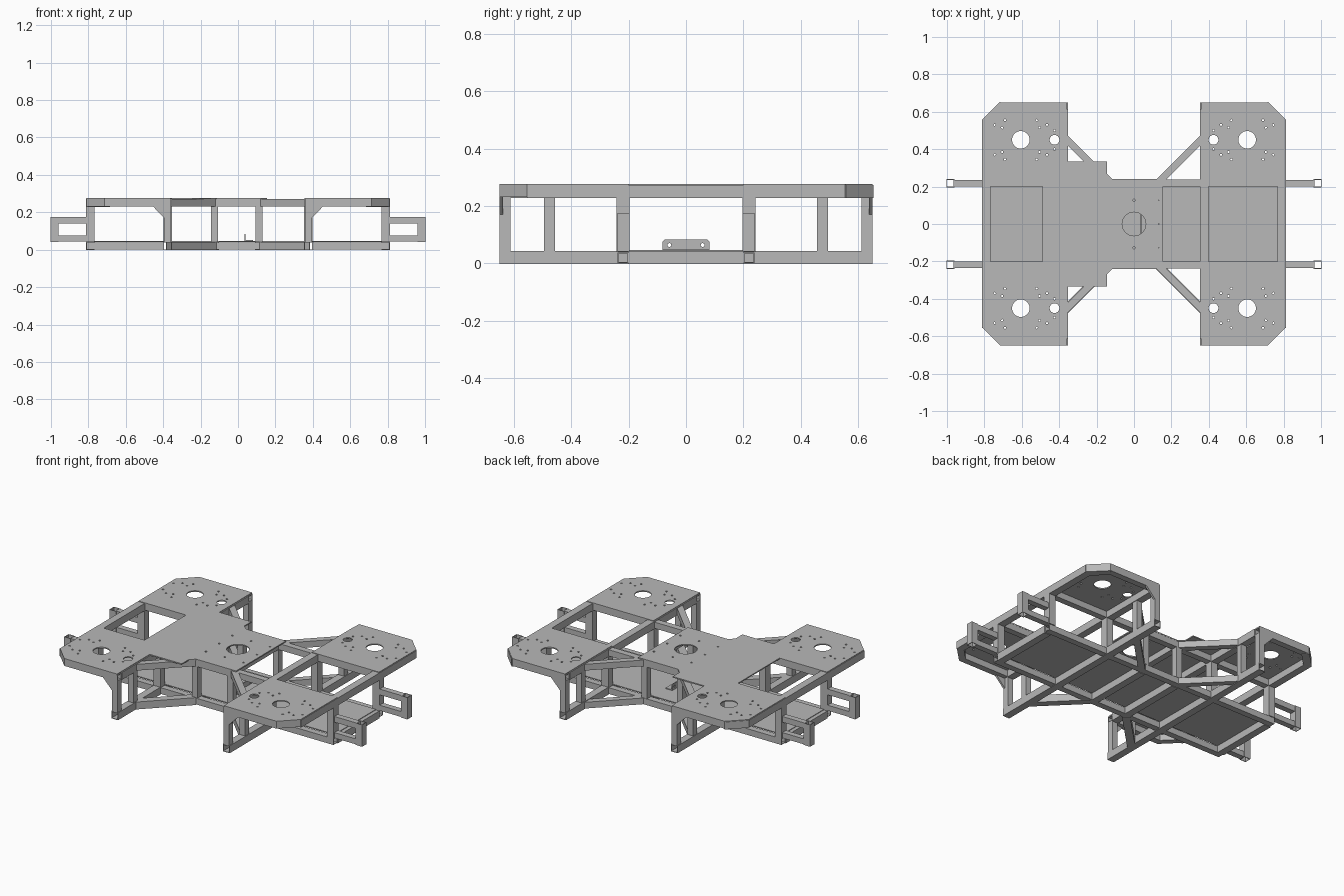
import bpy, bmesh
from math import pi
from mathutils import Matrix, Vector

if "Cube" in bpy.data.objects:
    bpy.data.objects.remove(bpy.data.objects["Cube"])

steel = bpy.data.materials.new("grey steel")
steel.use_nodes = True
steel.diffuse_color = (0.48, 0.48, 0.48, 1)
steel.node_tree.nodes["Principled BSDF"].inputs["Base Color"].default_value = steel.diffuse_color

W = 0.038            # tube width
LOW, HIGH = 0.02, 0.251   # tube centre heights
TOP, BASE = 0.27, 0.04    # plate seats
SIGNS = (-1, 1)
CORNERS = [(a, b) for a in SIGNS for b in SIGNS]


def finish(bm, name):
    bmesh.ops.recalc_face_normals(bm, faces=bm.faces)
    mesh = bpy.data.meshes.new(name)
    bm.to_mesh(mesh)
    bm.free()
    mesh.materials.append(steel)
    obj = bpy.data.objects.new(name, mesh)
    bpy.context.scene.collection.objects.link(obj)
    return obj


def tube(name, start, end, w=W, h=W):
    """Hollow square tube, open at both ends."""
    a, b = Vector(start), Vector(end)
    d = (b - a).normalized()
    side = Vector((1, 0, 0)) if abs(d.z) > 0.9 else d.cross(Vector((0, 0, 1)))
    up = side.cross(d)
    bm = bmesh.new()
    bmesh.ops.create_cube(bm, size=1)
    ends = [f for f in bm.faces if abs(f.normal.z) > 0.9]
    bmesh.ops.delete(bm, geom=ends, context='FACES_ONLY')
    basis = Matrix((side * w, up * h, d * (b - a).length)).transposed().to_4x4()
    bm.transform(Matrix.Translation((a + b) / 2) @ basis)
    obj = finish(bm, name)
    wall = obj.modifiers.new("wall", 'SOLIDIFY')
    wall.thickness = 0.005
    wall.offset = -1
    return obj


def slab(name, points, move):
    """Flat polygon extruded along a vector."""
    bm = bmesh.new()
    face = bm.faces.new([bm.verts.new(p) for p in points])
    new = bmesh.ops.extrude_face_region(bm, geom=[face])["geom"]
    verts = [g for g in new if isinstance(g, bmesh.types.BMVert)]
    bmesh.ops.translate(bm, verts=verts, vec=move)
    return finish(bm, name)


def drill(obj, holes, turn=Matrix()):
    """Cut round holes given as (centre, radius)."""
    bm = bmesh.new()
    for centre, r in holes:
        bmesh.ops.create_cone(bm, cap_ends=True, segments=32 if r > 0.02 else 8,
                              radius1=r, radius2=r, depth=0.06,
                              matrix=Matrix.Translation(centre) @ turn)
    cutter = finish(bm, "hole_cutter")
    cutter.hide_render = True
    mod = obj.modifiers.new("holes", 'BOOLEAN')
    mod.operation = 'DIFFERENCE'
    mod.solver = 'EXACT'
    mod.object = cutter
    bpy.context.view_layer.objects.active = obj
    bpy.ops.object.modifier_apply(modifier=mod.name)
    bpy.data.objects.remove(cutter)


def corner_holes(sx, sy):
    """Hub hole, cable hole and bolt pattern of one corner."""
    x, y = 0.605 * sx, 0.45 * sy
    holes = [((x, y, TOP), 0.047), ((0.425 * sx, y, TOP), 0.026)]
    for dx, dy in ((0.14, 0.08), (0.1, 0.065), (0.085, 0.105), (0.18, 0.05)):
        holes += [((x + dx * a, y + dy * b, TOP), 0.006) for a, b in CORNERS]
    return holes


# Top deck: the wide plate on one side, two separate corner plates on the other
half = [(0.155, 0.24), (-0.115, 0.24), (-0.145, 0.27), (-0.145, 0.335), (-0.36, 0.335),
        (-0.36, 0.65), (-0.715, 0.65), (-0.81, 0.555), (-0.81, 0.2), (-0.49, 0.2)]
outline = half + [(x, -y) for x, y in reversed(half)]
deck = slab("main_deck", [(x, y, TOP) for x, y in outline], (0, 0, 0.007))
holes = corner_holes(-1, -1) + corner_holes(-1, 1) + [((0, 0, TOP), 0.063)]
holes += [((x, y, TOP), 0.006) for x in (-0.127, 0, 0.127) for y in (-0.127, 0, 0.127) if x or y]
drill(deck, holes)
corner = [(0.36, 0.65), (0.715, 0.65), (0.81, 0.555), (0.81, 0.2), (0.36, 0.2)]
for s in SIGNS:
    plate = slab("corner_deck", [(x, y * s, TOP) for x, y in corner], (0, 0, 0.007))
    drill(plate, corner_holes(1, s))

# Floor plate
slab("floor_plate", [(0.79 * a, 0.2 * a * b, BASE) for a, b in ((-1, 1), (1, -1), (1, 1), (-1, -1))],
     (0, 0, 0.006))

# Long rails
for s in SIGNS:
    y = 0.22 * s
    tube("upper_rail", (-0.81, y, HIGH), (0.81, y, HIGH))
    for x0, x1 in ((-0.81, -0.395), (-0.357, 0.357), (0.395, 0.81)):
        tube("lower_rail", (x0, y, LOW), (x1, y, LOW))

# Cross members
for s in SIGNS:
    x = 0.376 * s
    tube("lower_outrigger", (x, -0.65, LOW), (x, 0.65, LOW))
    tube("upper_outrigger", (x, -0.612, HIGH), (x, 0.612, HIGH))
    tube("lower_end_beam", (0.791 * s, -0.201, LOW), (0.791 * s, 0.201, LOW))
    tube("upper_end_beam", (0.791 * s, -0.555, HIGH), (0.791 * s, 0.555, HIGH))
for x in (-0.125, 0.113):
    for z in (LOW, HIGH):
        tube("middle_beam", (x, -0.201, z), (x, 0.201, z))
    for s in SIGNS:
        tube("middle_post", (x, 0.22 * s, BASE), (x, 0.22 * s, 0.232))

# Parts repeated at the four corners
for sx, sy in CORNERS:
    def at(x, y, z):
        return (x * sx, y * sy, z)

    tube("side_beam", at(0.357, 0.631, HIGH), at(0.715, 0.631, HIGH))
    tube("chamfer_beam", at(0.797, 0.541, HIGH), at(0.701, 0.637, HIGH))
    for z in (LOW, HIGH):
        tube("diagonal_brace", at(0.37, 0.463, z), at(0.13, 0.223, z))
    for x, y in ((0.791, 0.22), (0.376, 0.22), (0.376, 0.476), (0.376, 0.631)):
        tube("post", at(x, y, BASE), at(x, y, 0.232))
    slab("gusset", [at(0.395, 0.638, 0.232), at(0.455, 0.638, 0.232), at(0.395, 0.638, 0.17)],
         (0, 0.012 * sy, 0))
    # Bumper arm
    tube("arm_lower_bar", at(0.78, 0.218, 0.06), at(0.965, 0.218, 0.06), 0.035, 0.033)
    tube("arm_upper_bar", at(0.78, 0.218, 0.157), at(0.965, 0.218, 0.157), 0.035, 0.035)
    tube("arm_post", at(0.982, 0.218, 0.042), at(0.982, 0.218, 0.175), 0.036, 0.036)

# Angle bracket on the floor
face = [(0.035, -0.082, 0.046), (0.035, 0.082, 0.046), (0.035, 0.082, 0.076), (0.035, 0.075, 0.083),
        (0.035, -0.075, 0.083), (0.035, -0.082, 0.076)]
bracket = slab("bracket_face", face, (0.005, 0, 0))
drill(bracket, [((0.037, 0.058 * s, 0.064), 0.007) for s in SIGNS], Matrix.Rotation(pi / 2, 4, 'Y'))
slab("bracket_foot", [(0.035, -0.082, 0.046), (0.08, -0.082, 0.046), (0.08, 0.082, 0.046),
                      (0.035, 0.082, 0.046)], (0, 0, 0.005))
